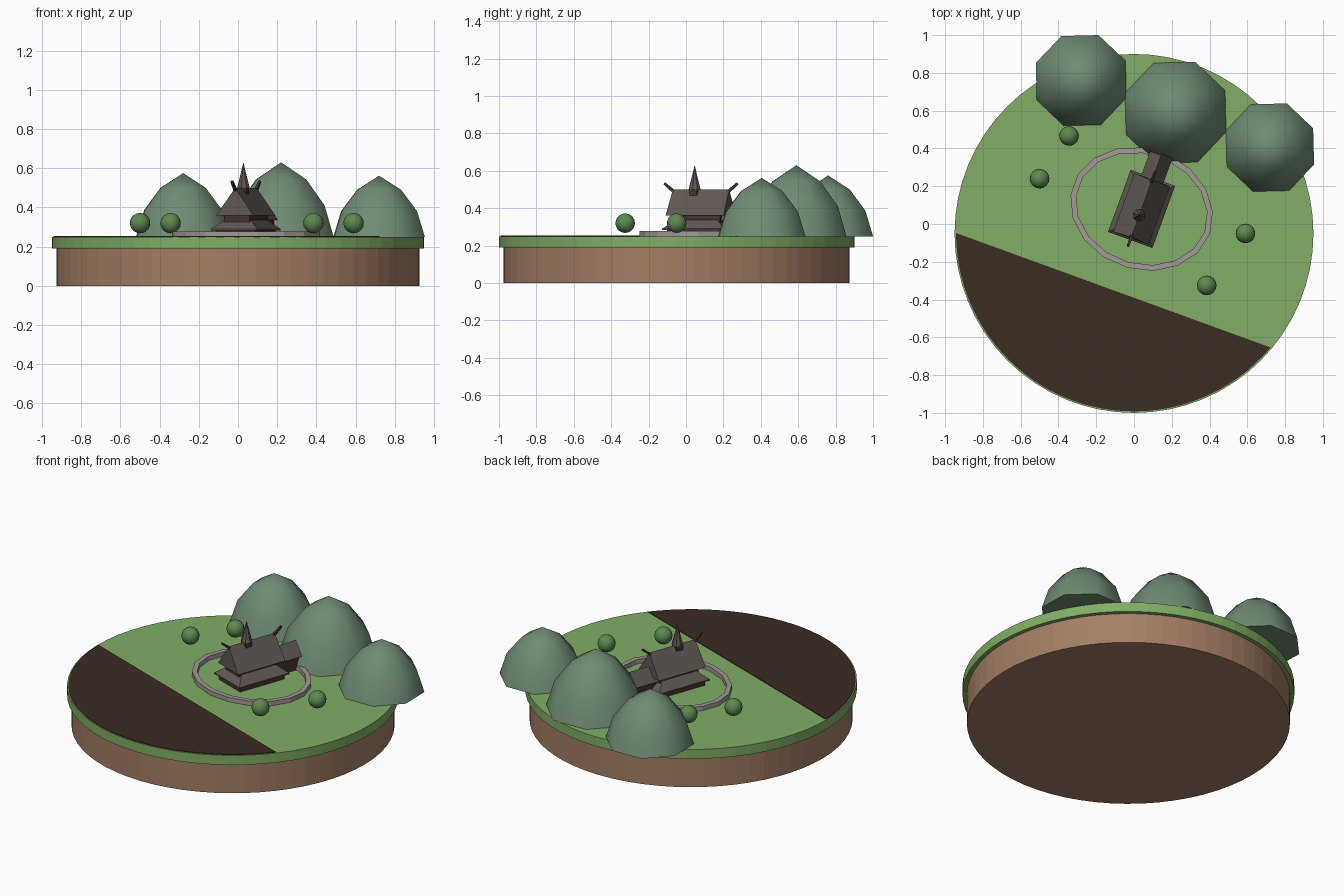
import bpy, bmesh
from math import cos, sin, pi, radians, asin
from mathutils import Matrix, Vector

cube = bpy.data.objects.get("Cube")
if cube:
    bpy.data.objects.remove(cube, do_unlink=True)


def material(name, r, g, b):
    m = bpy.data.materials.new(name)
    m.use_nodes = True
    m.diffuse_color = (r, g, b, 1)
    for n in m.node_tree.nodes:
        if n.type == 'BSDF_PRINCIPLED':
            n.inputs["Base Color"].default_value = (r, g, b, 1)
    return m


GRASS = material("grass green", .22, .42, .13)
SOIL = material("soil brown", .37, .21, .13)
FIELD = material("ploughed earth", .045, .025, .017)
HILL = material("hill grey green", .16, .26, .175)
BUSH = material("bush green", .11, .25, .08)
STONE = material("stone grey", .36, .32, .31)
ROOF = material("roof shingle", .115, .095, .085)
WOOD = material("dark wood", .06, .033, .023)

TILT = radians(-20)
GROUND = 0.25
CHURCH = Matrix.Translation((0.04, 0.08, 0)) @ Matrix.Rotation(TILT, 4, 'Z')


def build(name, bm, mat, matrix=Matrix(), smooth=None):
    bmesh.ops.recalc_face_normals(bm, faces=bm.faces)
    me = bpy.data.meshes.new(name)
    bm.to_mesh(me)
    bm.free()
    me.materials.append(mat)
    ob = bpy.data.objects.new(name, me)
    bpy.context.collection.objects.link(ob)
    ob.matrix_world = matrix
    if smooth:
        bpy.ops.object.select_all(action='DESELECT')
        ob.select_set(True)
        bpy.context.view_layer.objects.active = ob
        bpy.ops.object.shade_smooth_by_angle(angle=radians(smooth))
    return ob


def loft(name, rings, mat, matrix=Matrix(), cap=True, smooth=None):
    """Skin a list of equal-length point rings."""
    bm = bmesh.new()
    loops = [[bm.verts.new(p) for p in ring] for ring in rings]
    n = len(loops[0])
    pairs = list(zip(loops, loops[1:]))
    if not cap:
        pairs.append((loops[-1], loops[0]))
    for a, b in pairs:
        for i in range(n):
            j = (i + 1) % n
            bm.faces.new((a[i], a[j], b[j], b[i]))
    if cap:
        bm.faces.new(loops[0])
        bm.faces.new(loops[-1])
    bmesh.ops.remove_doubles(bm, verts=bm.verts, dist=1e-5)
    return build(name, bm, mat, matrix, smooth)


def circle(r, z, n, start=0.0):
    return [(r * cos(start + 2 * pi * i / n), r * sin(start + 2 * pi * i / n), z)
            for i in range(n)]


def rect(hx, hy, z, y=0.0):
    return [(-hx, y - hy, z), (hx, y - hy, z), (hx, y + hy, z), (-hx, y + hy, z)]


def gable(name, hx, y0, y1, inset, eave, ridge):
    """Prism roof running along y with a slightly shorter ridge."""
    ends = [[(-hx, y0, eave), (hx, y0, eave), (0, y0 + inset, ridge)],
            [(-hx, y1, eave), (hx, y1, eave), (0, y1 - inset, ridge)]]
    return loft(name, ends, ROOF, CHURCH)


# Island: soil drum, grass slab and ploughed field segment
BASE = Matrix.Translation((0, -0.05, 0))
loft("soil_base", [circle(.925, 0, 64), circle(.925, .19, 64)], SOIL, BASE)
loft("grass_slab", [circle(.95, .19, 64), circle(.95, GROUND, 64)], GRASS, BASE)

half = pi / 2 - asin(0.32 / 0.942)
arc = [-pi / 2 + TILT - half + 2 * half * i / 40 for i in range(41)]
loft("ploughed_field",
     [[(.942 * cos(a), .942 * sin(a), z) for a in arc] for z in (GROUND - .004, GROUND + .004)],
     FIELD, BASE)

# Hills: eight-sided domes
PROFILE = [(1, 0), (.83, .42), (.48, .77), (0, 1)]
for side, x, y, r, h in (("left", .72, .405, .25, .312),
                         ("middle", .22, .59, .287, .38),
                         ("right", -.28, .76, .257, .325)):
    loft(side + "_hill", [circle(r * k, h * z, 8, radians(24)) for k, z in PROFILE],
         HILL, Matrix.Translation((x, y, GROUND)), smooth=50)

# Round bushes
for i, (x, y) in enumerate(((-.344, .466), (-.5, .24), (.59, -.05), (.385, -.325))):
    bm = bmesh.new()
    bmesh.ops.create_uvsphere(bm, u_segments=16, v_segments=10, radius=.052)
    build(f"bush_{i + 1}", bm, BUSH, Matrix.Translation((x, y, .32)), smooth=60)

# Oval stone wall: a rectangular section swept around an ellipse
sections = []
for i in range(17):
    a = 2 * pi * i / 17
    sections.append([((.385 - d) * cos(a), (.32 - d) * sin(a), z)
                     for d, z in ((0, GROUND), (0, .278), (.03, .278), (.03, GROUND))])
loft("stone_wall", sections, STONE, CHURCH, cap=False)

# Church body: lower gallery, skirt roof, upper walls, main roof
loft("gallery_wall", [rect(.105, .155, GROUND), rect(.105, .155, .30)], WOOD, CHURCH)
loft("skirt_roof", [rect(.125, .175, .283), rect(.125, .175, .291), rect(.07, .12, .337)],
     ROOF, CHURCH)
loft("nave_wall", [rect(.07, .135, .30), rect(.07, .135, .375)], WOOD, CHURCH)
gable("main_roof", .10, -.165, .165, .005, .36, .50)

# Rear choir
loft("choir_wall", [rect(.045, .09, GROUND, .21), rect(.045, .09, .345, .21)], WOOD, CHURCH)
gable("choir_roof", .062, .12, .315, 0, .335, .415)

# Ridge turret and spire
SPIRE = CHURCH @ Matrix.Translation((0, -.036, 0))
loft("turret", [rect(.022, .022, .45), rect(.022, .022, .505)], WOOD, SPIRE)
loft("spire", [circle(.034, .50, 8), circle(0, .63, 8)], ROOF, SPIRE)

# Carved beams rising from both ridge ends
for label, s in (("front", -1), ("back", 1)):
    a, b = Vector((0, s * .15, .485)), Vector((0, s * .208, .532))
    rot = (b - a).to_track_quat('Z', 'Y').to_matrix().to_4x4()
    loft(label + "_ridge_beam", [rect(.008, .008, 0), rect(.006, .006, (b - a).length)],
         WOOD, CHURCH @ Matrix.Translation(a) @ rot)
